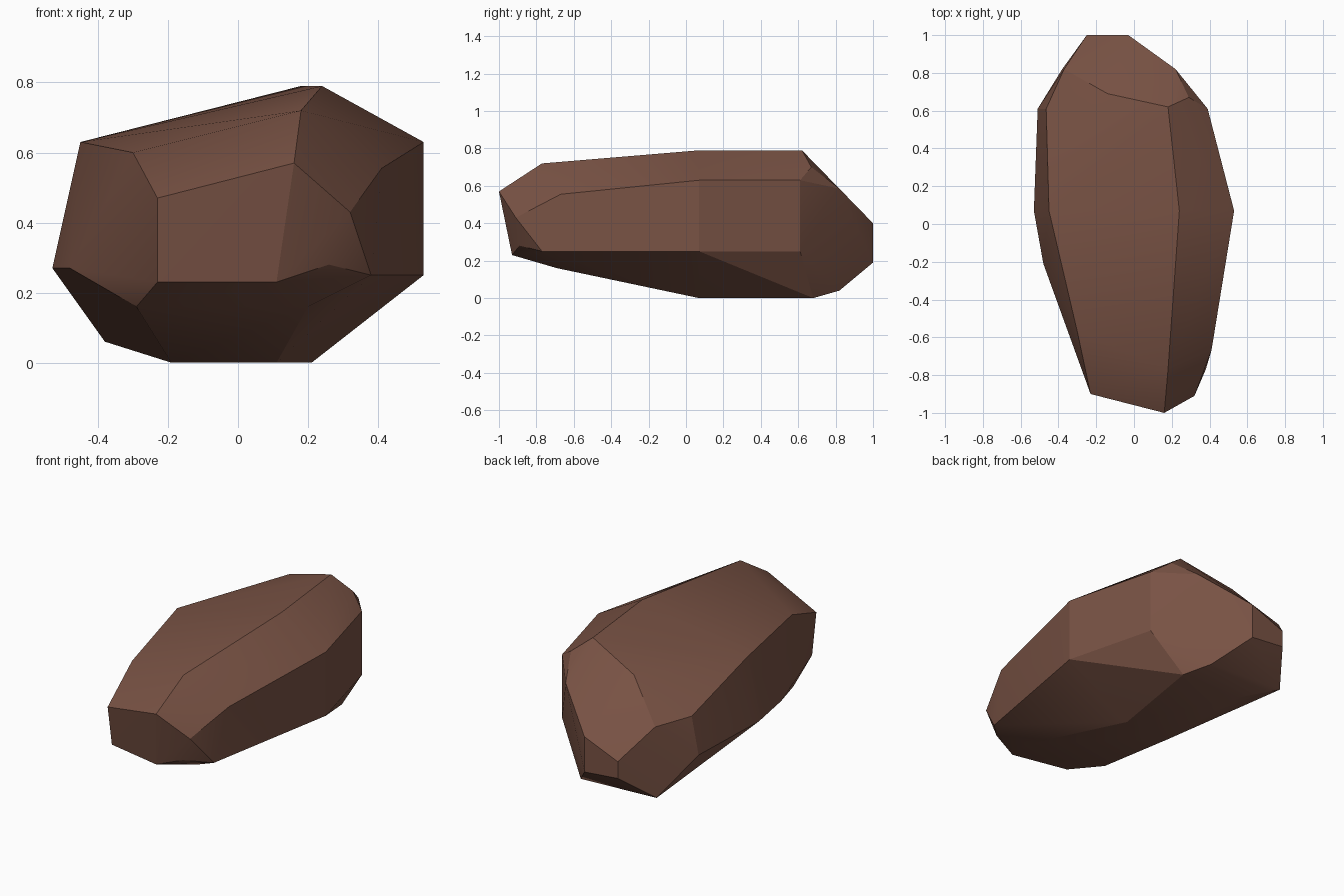
import bpy, bmesh, math

if "Cube" in bpy.data.objects:
    bpy.data.objects.remove(bpy.data.objects["Cube"])

# Cross-section rings of the boulder, front to back: (x, y, z)
rings = [
    # blunt front face
    [(-.23, -.90, .47), (.16, -1, .57), (.32, -.91, .43), (.26, -.89, .28), (.11, -.93, .23), (-.23, -.86, .23)],
    # front shoulder
    [(-.30, -.57, .60), (.18, -.77, .72), (.41, -.67, .555), (.38, -.77, .25), (.20, -.69, .16), (-.29, -.60, .16)],
    # widest section
    [(-.45, .07, .63), (.24, .07, .79), (.53, .07, .63), (.53, .07, .25), (.11, .07, 0), (-.19, .07, 0),
     (-.53, .07, .27), (-.48, -.21, .27)],
    # rear body
    [(-.465, .61, .49), (.18, .62, .79), (.39, .61, .63), (.39, .61, .25), (.21, .68, 0), (-.19, .68, 0),
     (-.51, .61, .27)],
    # rear shoulder
    [(-.37, .82, .48), (-.14, .69, .68), (.29, .67, .70), (.22, .82, .585), (.12, .82, .04), (-.38, .82, .06)],
    # small back end
    [(-.25, 1, .31), (-.03, 1, .40), (-.03, 1, .19), (-.25, 1, .21)],
]

# Wrap the rings in one faceted skin
bm = bmesh.new()
for ring in rings:
    for p in ring:
        bm.verts.new(p)
bmesh.ops.convex_hull(bm, input=bm.verts[:])
bmesh.ops.delete(bm, geom=[v for v in bm.verts if not v.link_faces], context='VERTS')
bmesh.ops.recalc_face_normals(bm, faces=bm.faces[:])

mesh = bpy.data.meshes.new("boulder")
bm.to_mesh(mesh)
bm.free()
rock = bpy.data.objects.new("boulder", mesh)
bpy.context.collection.objects.link(rock)

# Brown stone
stone = bpy.data.materials.new("brown stone")
stone.diffuse_color = (.19, .085, .058, 1)
stone.use_nodes = True
stone.node_tree.nodes["Principled BSDF"].inputs["Base Color"].default_value = stone.diffuse_color
mesh.materials.append(stone)

# Soften only the slight bends inside each facet
bpy.context.view_layer.objects.active = rock
rock.select_set(True)
bpy.ops.object.shade_smooth_by_angle(angle=math.radians(22))
